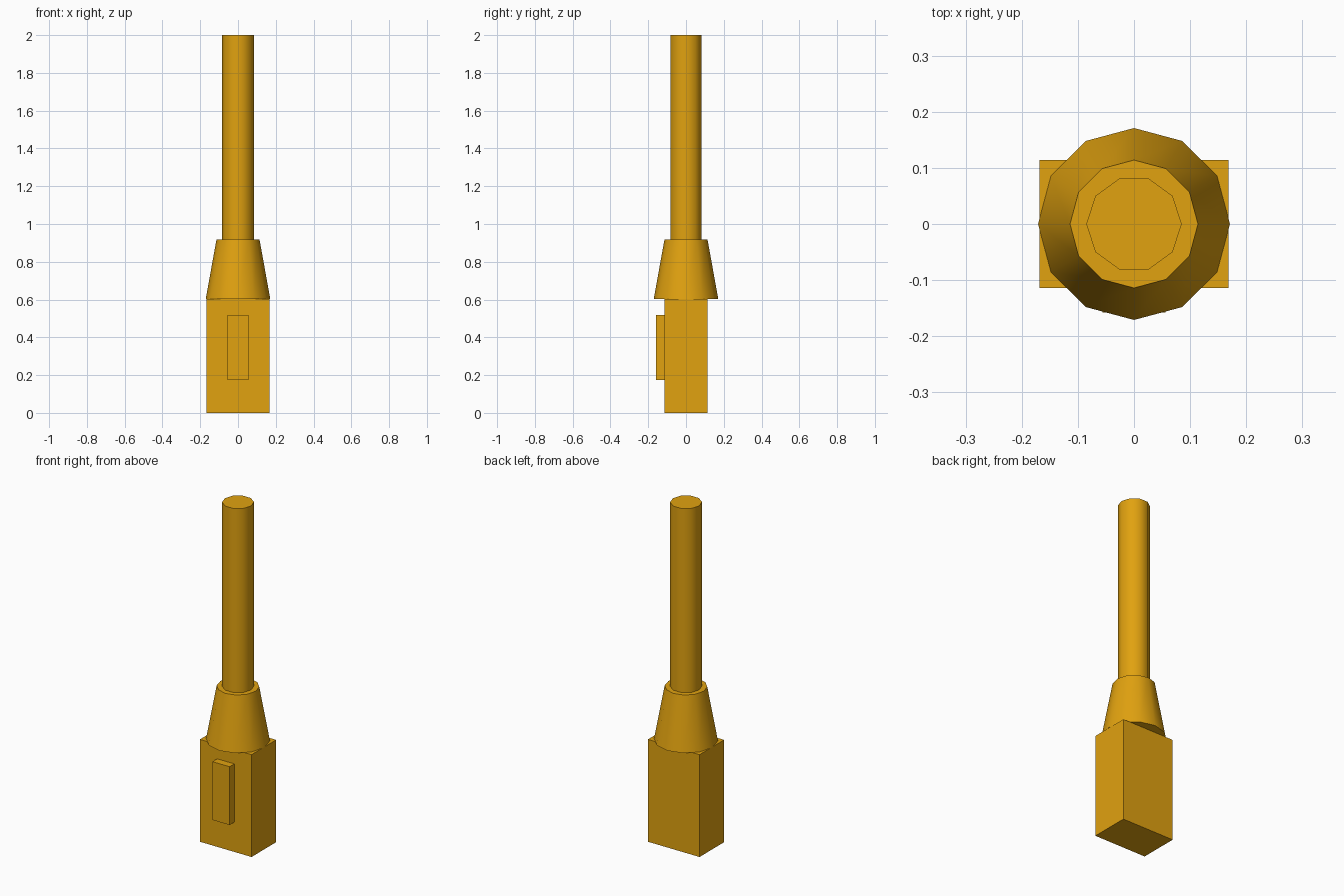
import bpy
import bmesh
from math import cos, sin, tau, radians

if "Cube" in bpy.data.objects:
    bpy.data.objects.remove(bpy.data.objects["Cube"], do_unlink=True)

# Single amber colour
AMBER = (0.75, 0.36, 0.005, 1.0)
amber = bpy.data.materials.new("amber_plastic")
amber.use_nodes = True
amber.diffuse_color = AMBER
amber.node_tree.nodes["Principled BSDF"].inputs["Base Color"].default_value = AMBER


def finish(name, bm):
    bmesh.ops.recalc_face_normals(bm, faces=bm.faces)
    mesh = bpy.data.meshes.new(name)
    bm.to_mesh(mesh)
    bm.free()
    mesh.materials.append(amber)
    obj = bpy.data.objects.new(name, mesh)
    bpy.context.collection.objects.link(obj)
    return obj


def box(name, low, high):
    bm = bmesh.new()
    bmesh.ops.create_cube(bm, size=1)
    for v in bm.verts:
        v.co = [(a + b) / 2 + c * (b - a) for a, b, c in zip(low, high, v.co)]
    return finish(name, bm)


def tapered_tube(name, sides, r_bottom, r_top, z_bottom, z_top):
    """Capped round part with smooth sides and a corner on the x axis."""
    bm = bmesh.new()
    rings = [[bm.verts.new((r * cos(tau * i / sides), r * sin(tau * i / sides), z))
              for i in range(sides)]
             for r, z in ((r_bottom, z_bottom), (r_top, z_top))]
    for ring in rings:
        bm.faces.new(ring)
    for i in range(sides):
        j = (i + 1) % sides
        bm.faces.new((rings[0][i], rings[0][j], rings[1][j], rings[1][i]))
    obj = finish(name, bm)
    bpy.ops.object.select_all(action="DESELECT")
    obj.select_set(True)
    bpy.context.view_layer.objects.active = obj
    bpy.ops.object.shade_smooth_by_angle(angle=radians(50))
    return obj


# Rectangular base with a raised front plate
box("base_block", (-0.168, -0.114, 0), (0.168, 0.114, 0.602))
box("front_plate", (-0.056, -0.158, 0.175), (0.056, -0.11, 0.518))

# Tapered collar and the long shaft above it
tapered_tube("collar", 12, 0.171, 0.114, 0.602, 0.917)
tapered_tube("shaft", 10, 0.085, 0.085, 0.917, 2.0)
